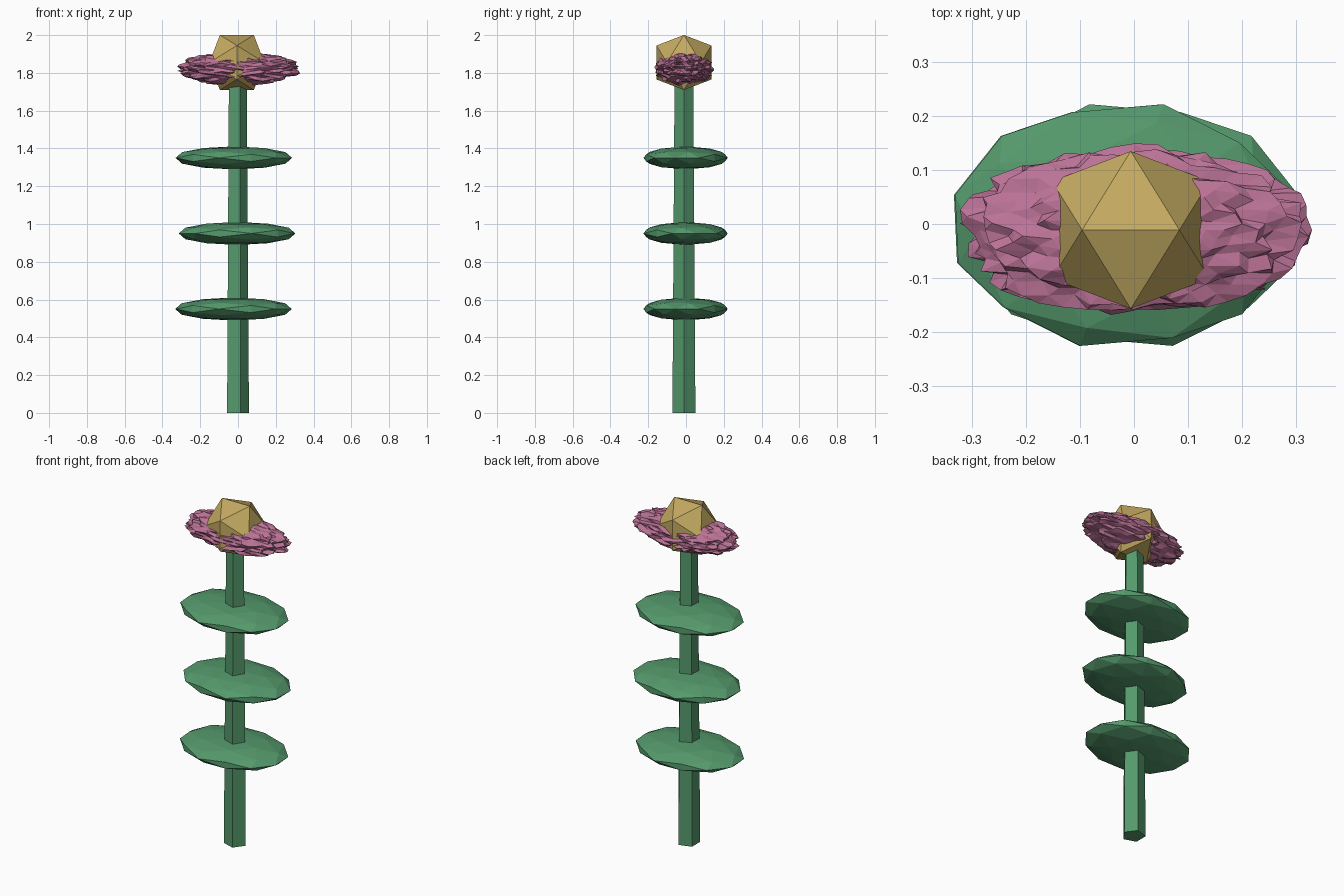
import bpy, bmesh, math, random
from mathutils import Matrix, Vector

if "Cube" in bpy.data.objects:
    bpy.data.objects.remove(bpy.data.objects["Cube"])

random.seed(7)
CX, CY = -0.006, -0.011


def material(name, rgb):
    m = bpy.data.materials.new(name)
    m.diffuse_color = (*rgb, 1)
    m.use_nodes = True
    m.node_tree.nodes["Principled BSDF"].inputs["Base Color"].default_value = m.diffuse_color
    return m


def finish(name, bm, mat):
    bmesh.ops.recalc_face_normals(bm, faces=bm.faces)
    me = bpy.data.meshes.new(name)
    bm.to_mesh(me)
    bm.free()
    me.materials.append(mat)
    ob = bpy.data.objects.new(name, me)
    bpy.context.collection.objects.link(ob)
    return ob


def ball(name, mat, centre, size, subdiv, spin=0.0, rough=(1, 1)):
    """Faceted ball with an edge on top, roughened, stretched and placed."""
    bm = bmesh.new()
    bmesh.ops.create_icosphere(bm, subdivisions=subdiv, radius=1)
    turn = (Matrix.Rotation(math.radians(spin), 4, 'Z')
            @ Matrix.Rotation(-math.radians(31.717), 4, 'Y'))
    for v in bm.verts:
        p = (turn @ v.co) * random.uniform(*rough)
        v.co = Vector(centre) + Vector(p[i] * size[i] for i in range(3))
    return finish(name, bm, mat)


green = material("leaf_green", (0.09, 0.32, 0.15))
pink = material("petal_pink", (0.50, 0.17, 0.31))
gold = material("centre_gold", (0.55, 0.40, 0.12))

# Stem: tapered five-sided post
bm = bmesh.new()
rings = []
for r, z in ((0.064, 0.0), (0.052, 1.8)):
    rings.append([bm.verts.new((CX + r * math.cos(k * math.tau / 5),
                                CY + r * math.sin(k * math.tau / 5), z))
                  for k in range(5)])
for k in range(5):
    j = (k + 1) % 5
    bm.faces.new((rings[0][k], rings[0][j], rings[1][j], rings[1][k]))
for ring in rings:
    bm.faces.new(ring)
finish("stem", bm, green)

# Leaves: three flat faceted discs
for i, (z, x, spin) in enumerate(((0.55, -0.024, -14), (0.95, -0.005, 14), (1.35, -0.022, -14))):
    ball(f"leaf_{i + 1}", green, (x, -0.002, z), (0.318, 0.23, 0.061), 2, spin)

# Petals: spiky flattened ruff
ball("petals", pink, (0, CY, 1.822), (0.322, 0.153, 0.088), 4, 0, (0.87, 1.06))

# Flower centre: plain icosahedron
ball("flower_centre", gold, (CX, CY, 1.855), (0.171, 0.171, 0.171), 1)
